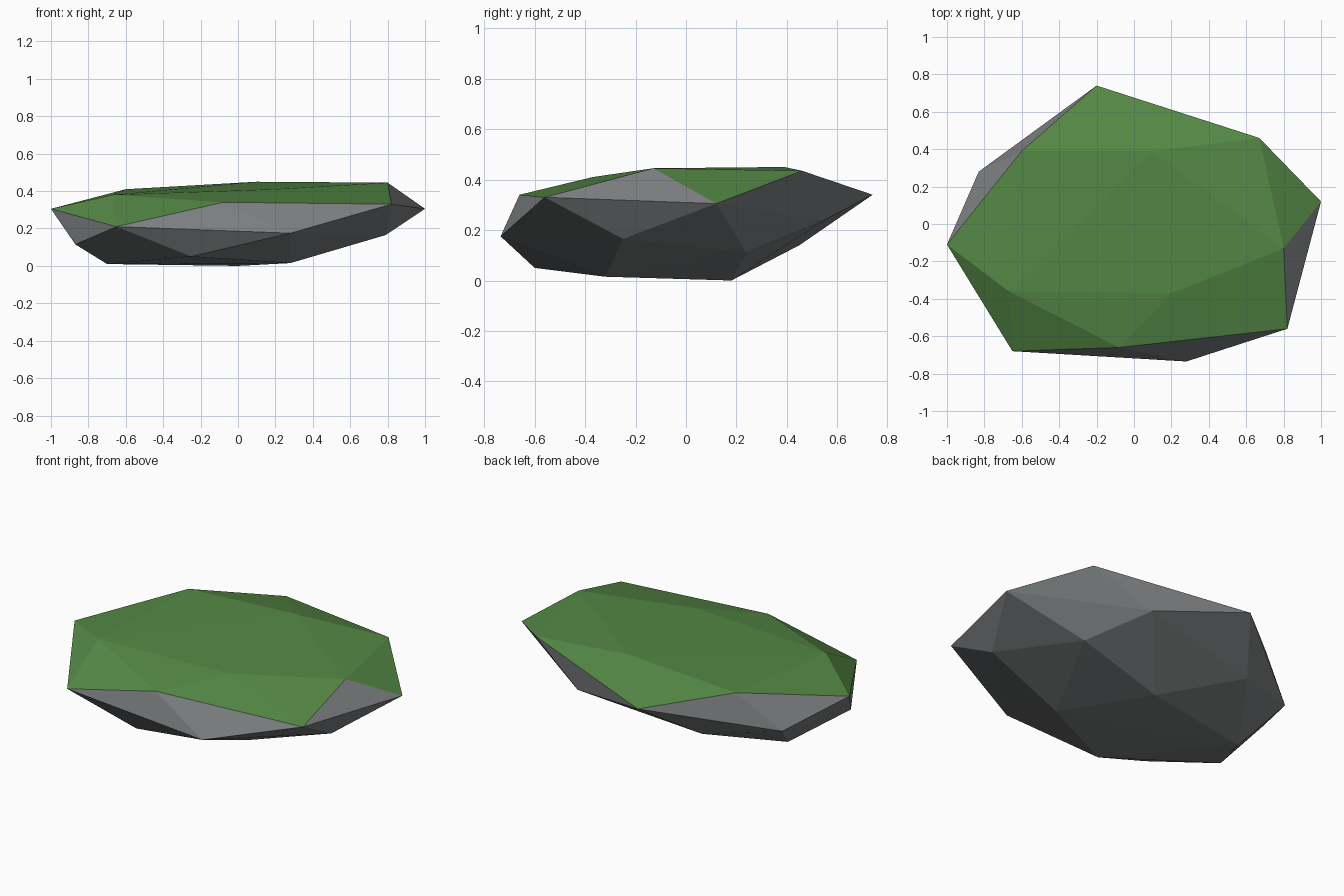
import bpy
import bmesh

# Remove the default cube only
cube = bpy.data.objects.get("Cube")
if cube:
    bpy.data.objects.remove(cube, do_unlink=True)


def make_material(name, color):
    """Plain flat colour for viewport and render."""
    material = bpy.data.materials.new(name)
    material.use_nodes = True
    material.diffuse_color = (*color, 1)
    shader = material.node_tree.nodes["Principled BSDF"]
    shader.inputs["Base Color"].default_value = (*color, 1)
    shader.inputs["Roughness"].default_value = 0.9
    return material


stone = make_material("stone grey", (0.2, 0.21, 0.215))
moss = make_material("moss green", (0.09, 0.25, 0.06))

# Corners of the boulder, ring by ring
plateau = [(-.67, -.36, .38), (.2, -.37, .41), (.8, -.13, .445),
           (.67, .46, .435), (.1, .39, .45), (-.6, .39, .41)]
rim = [(-1, -.11, .305), (-.65, -.68, .21), (-.08, -.66, .34),
       (.82, -.56, .33), (1, .12, .305), (-.2, .74, .34)]
belly = [(-.87, -.31, .115), (.28, -.735, .175), (.79, -.25, .165),
         (.55, .24, .11), (.33, .55, .24), (-.42, .45, .14), (-.83, .28, .2)]
base = [(-.7, .04, .01), (-.25, -.6, .05), (.28, -.32, .015), (0, .18, 0)]

# Wrap the corners in a faceted skin
bm = bmesh.new()
for corner in plateau + rim + belly + base:
    bm.verts.new(corner)
hull = bmesh.ops.convex_hull(bm, input=bm.verts[:])
unused = {v for key in ("geom_interior", "geom_unused") for v in hull[key]
          if isinstance(v, bmesh.types.BMVert) and not v.link_faces}
bmesh.ops.delete(bm, geom=list(unused), context="VERTS")
bmesh.ops.recalc_face_normals(bm, faces=bm.faces[:])
bm.normal_update()

# Moss grows on the facets that face the sky
MOSS_SLOPE = 0.73
for face in bm.faces:
    face.smooth = False
    face.material_index = 1 if face.normal.z > MOSS_SLOPE else 0

mesh = bpy.data.meshes.new("mossy_boulder")
bm.to_mesh(mesh)
bm.free()
mesh.materials.append(stone)
mesh.materials.append(moss)
boulder = bpy.data.objects.new("mossy_boulder", mesh)
bpy.context.collection.objects.link(boulder)
